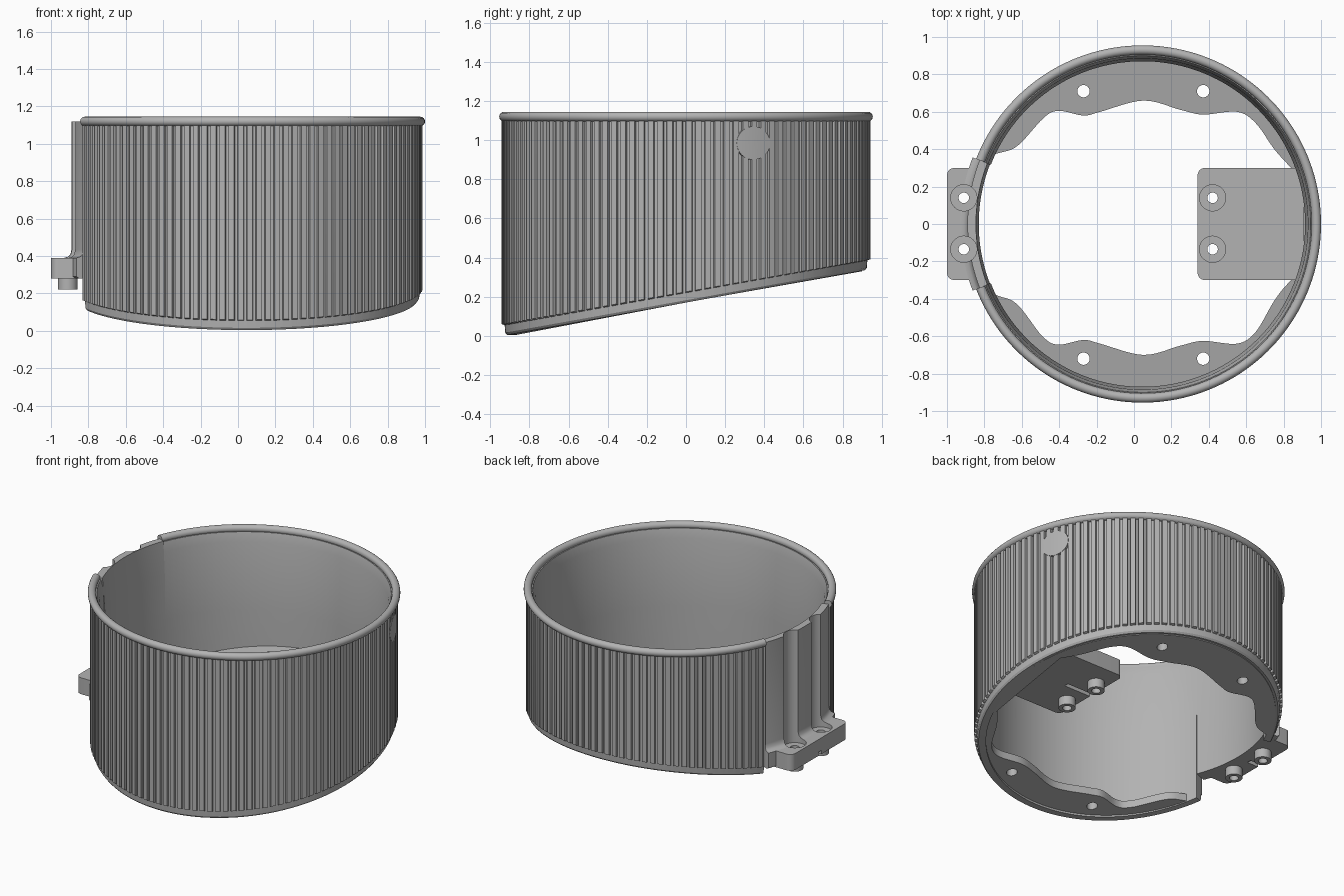
import bpy, bmesh, math
from mathutils import Vector

if "Cube" in bpy.data.objects:
    bpy.data.objects.remove(bpy.data.objects["Cube"], do_unlink=True)

grey = bpy.data.materials.new("plain_grey")
grey.use_nodes = True
grey.diffuse_color = (0.45, 0.45, 0.45, 1)
grey.node_tree.nodes["Principled BSDF"].inputs["Base Color"].default_value = (0.45, 0.45, 0.45, 1)

CX = 0.045                      # cup axis
GAP = math.radians(21.4)        # half angle of the plain section
SLOPE = math.tan(math.radians(10))


def base(y):
    return 0.17 + SLOPE * y


def finish(name, bm):
    bmesh.ops.recalc_face_normals(bm, faces=bm.faces)
    mesh = bpy.data.meshes.new(name)
    bm.to_mesh(mesh)
    bm.free()
    obj = bpy.data.objects.new(name, mesh)
    bpy.context.collection.objects.link(obj)
    mesh.materials.append(grey)
    return obj


def activate(obj):
    bpy.ops.object.select_all(action="DESELECT")
    obj.select_set(True)
    bpy.context.view_layer.objects.active = obj


def smooth(obj):
    activate(obj)
    bpy.ops.object.shade_smooth_by_angle(angle=math.radians(32))


def sweep(name, angles, profile, cx=CX, cy=0, closed=False):
    """Turn a closed (radius, height) profile about a vertical axis."""
    bm = bmesh.new()
    rings = []
    for i, a in enumerate(angles):
        c, s = math.cos(a), math.sin(a)
        rings.append([bm.verts.new((cx + r * c, cy + r * s, z)) for r, z in profile(i, s)])
    n = len(rings[0])
    pairs = list(zip(rings, rings[1:])) + ([(rings[-1], rings[0])] if closed else [])
    for p, q in pairs:
        for k in range(n):
            bm.faces.new((p[k], p[(k + 1) % n], q[(k + 1) % n], q[k]))
    if not closed:
        bm.faces.new(rings[0])
        bm.faces.new(rings[-1])
    return finish(name, bm)


def prism(name, points, low, high):
    """Extrude an outline between two height functions of y."""
    bm = bmesh.new()
    a = [bm.verts.new((x, y, low(y))) for x, y in points]
    b = [bm.verts.new((x, y, high(y))) for x, y in points]
    bm.faces.new(a)
    bm.faces.new(b)
    for k in range(len(a)):
        m = (k + 1) % len(a)
        bm.faces.new((a[k], a[m], b[m], b[k]))
    return finish(name, bm)


def circle(x, y, r, n=40):
    return [(x + r * math.cos(2 * math.pi * k / n), y + r * math.sin(2 * math.pi * k / n)) for k in range(n)]


def cylinder(x, y, r, z0, z1):
    return prism("cutter", circle(x, y, r), lambda v: z0, lambda v: z1)


def cut(obj, cutters):
    for c in cutters:
        mod = obj.modifiers.new("cut", "BOOLEAN")
        mod.operation, mod.solver, mod.object = "DIFFERENCE", "EXACT", c
        activate(obj)
        bpy.ops.object.modifier_apply(modifier=mod.name)
        bpy.data.objects.remove(c, do_unlink=True)


def spread(a, b, n):
    return [a + (b - a) * k / n for k in range(n + 1)]


# Ribbed wall, with grooves stopping above the sloped lip
start, end = -math.pi + GAP, math.pi - GAP
RIBS = 106
step = (end - start) / RIBS
rib_angles = [start + step * (k + f) for k in range(RIBS) for f in (0, 0.6, 0.66, 0.94)] + [end]


def wall_profile(i, s):
    groove = i % 4 >= 2
    r = 0.927 if groove else 0.942
    b = base(0.94 * s)
    return [(0.87, b), (0.915, b), (0.924, b + 0.012), (0.927, b + 0.05), (r, b + 0.055),
            (r, 1.105), (0.9, 1.11), (0.885, 1.05), (0.87, 0.6)]


smooth(sweep("ribbed_wall", rib_angles, wall_profile))

# Rounded rim
rim = [(0.93 + 0.025 * math.cos(t), 1.12 + 0.025 * math.sin(t)) for t in spread(0, 2 * math.pi, 16)[:-1]]
smooth(sweep("rim", spread(start, end, 140), lambda i, s: rim))

# Round plain patch over the ribs
bm = bmesh.new()
R = 0.944
rings = []
for r in spread(0.004, 0.085, 6):
    rings.append([bm.verts.new((CX + math.sqrt(R * R - y * y), y, z)) for y, z in circle(0.345, 0.985, r)])
bm.faces.new(rings[0])
for p, q in zip(rings, rings[1:]):
    for k in range(len(p)):
        m = (k + 1) % len(p)
        bm.faces.new((p[k], p[m], q[m], q[k]))
outer = list(bm.verts)
edge = rings[-1]
inner = [bm.verts.new(v.co - Vector((0.016, 0.006, 0))) for v in edge]
for k in range(len(edge)):
    m = (k + 1) % len(edge)
    bm.faces.new((edge[k], edge[m], inner[m], inner[k]))
smooth(finish("round_patch", bm))

# Sloped floor ring with a wavy opening
half = [(0.84, 0.3), (0.75, 0.4), (0.65, 0.54), (0.55, 0.6), (0.37, 0.585), (0.25, 0.61), (0.05, 0.66),
        (-0.18, 0.6), (-0.27, 0.58), (-0.4, 0.605), (-0.48, 0.57), (-0.62, 0.42), (-0.72, 0.38), (-0.86, 0.35)]


def curve_through(pts, n=6):
    out = []
    for k in range(len(pts) - 1):
        p = [Vector(pts[max(0, min(len(pts) - 1, k + d))]) for d in (-1, 0, 1, 2)]
        for j in range(n):
            t = j / n
            v = 0.5 * (2 * p[1] + (p[2] - p[0]) * t + (2 * p[0] - 5 * p[1] + 4 * p[2] - p[3]) * t * t
                       + (3 * p[1] - p[0] - 3 * p[2] + p[3]) * t ** 3)
            out.append((v.x, v.y))
    return out + [pts[-1]]


back = curve_through(half)
front = [(x, -y - 0.04 * min(1, max(0, (y - 0.35) / 0.2))) for x, y in back]
opening = back + [(-1.1, 0.35), (-1.1, -0.35)] + front[::-1]
floor = prism("floor_ring", circle(CX, 0, 0.9, 128), lambda y: base(y) + 0.001, lambda y: base(y) + 0.05)
cut(floor, [prism("cutter", opening, lambda y: -1, lambda y: 1)]
    + [cylinder(x, y, 0.033, -1, 1) for x in (-0.27, 0.37) for y in (0.71, -0.72)])
smooth(floor)

# Plain wall section behind the outer bracket
plain = [(0.875, 0.28), (0.96, 0.28), (0.975, 0.29), (0.975, 0.39), (0.953, 0.397), (0.941, 0.41),
         (0.935, 0.435), (0.935, 1.12), (0.89, 1.12), (0.875, 0.9)]
panel = sweep("plain_wall", spread(math.pi - GAP, math.pi + GAP, 40), lambda i, s: plain)
BOSS_Y = (0.14, -0.135)


def boss_cutters(x, top):
    return [cylinder(x, y, 0.07, 0.36, top) for y in BOSS_Y] + [cylinder(x, y, 0.028, 0, 1) for y in BOSS_Y]


cut(panel, boss_cutters(-0.91, 1.3))
smooth(panel)


# Mounting tabs: rounded at one end, slotted below, with hollow pegs
def tab(name, end_x, root_x, boss_x):
    d = 1 if root_x > end_x else -1
    r = 0.04
    arc = [(end_x + d * (r - r * math.cos(t)), 0.3 - r + r * math.sin(t)) for t in spread(0, math.pi / 2, 8)]
    outline = arc + [(root_x, 0.3), (root_x, -0.3)] + [(x, -y) for x, y in arc[::-1]]
    plate = prism(name, outline, lambda y: 0.28, lambda y: 0.39)
    a, b = end_x - 0.1 * d, end_x + 0.2 * d
    slot = prism("cutter", [(a, -0.015), (b, -0.015), (b, 0.015), (a, 0.015)], lambda y: 0.2, lambda y: 0.305)
    cut(plate, boss_cutters(boss_x, 0.5) + [slot])
    smooth(plate)
    tube = [(0.028, 0.22), (0.052, 0.22), (0.052, 0.285), (0.028, 0.285)]
    for k, y in enumerate(BOSS_Y):
        smooth(sweep(f"{name}_peg_{k + 1}", spread(0, 2 * math.pi, 40)[:-1], lambda i, s: tube,
                     boss_x, y, True))


tab("inner_tab", 0.34, 0.91, 0.42)
tab("outer_bracket", -1.0, -0.835, -0.91)
